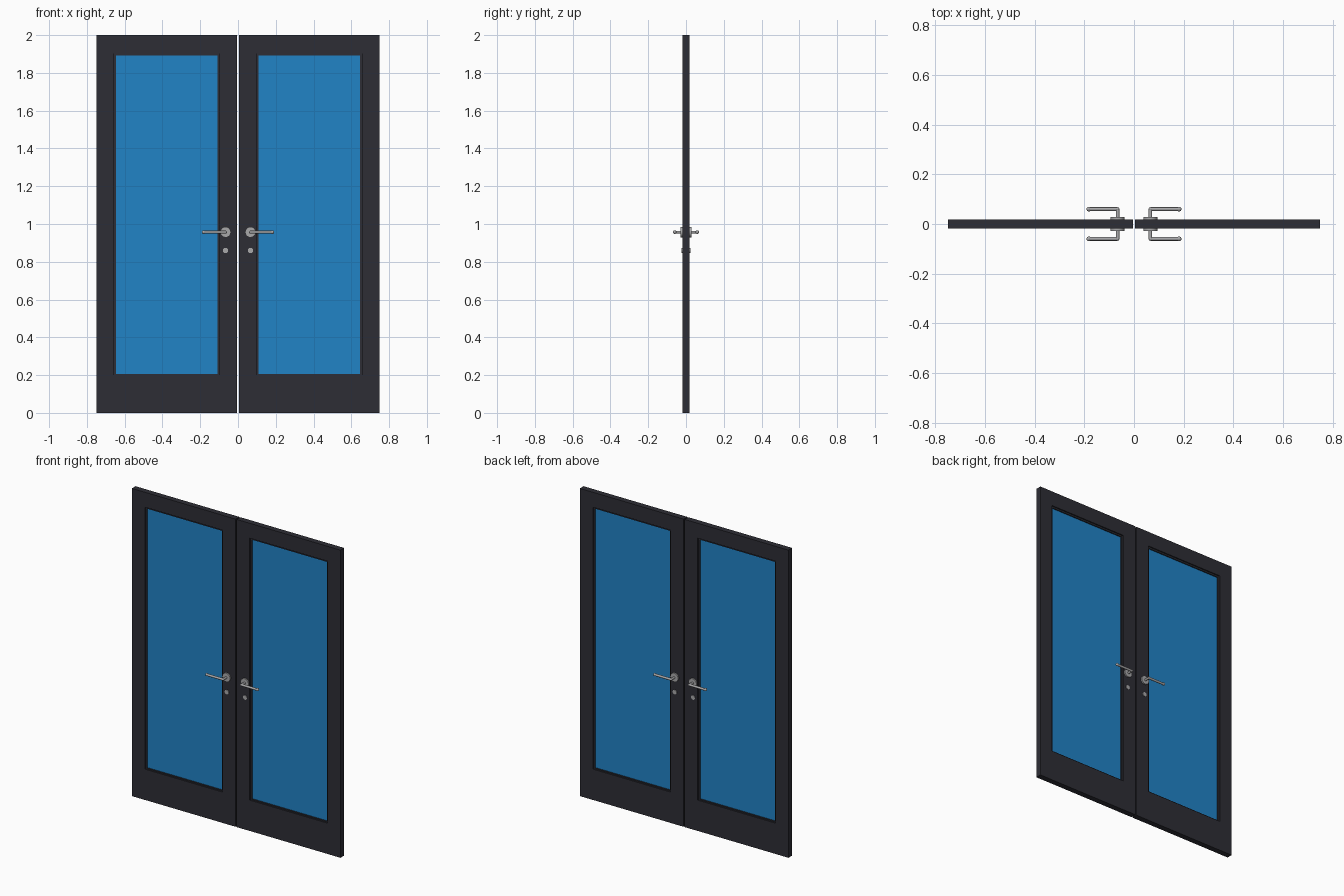
import bpy, math
from mathutils import Vector

if "Cube" in bpy.data.objects:
    bpy.data.objects.remove(bpy.data.objects["Cube"])


def material(name, rgb):
    m = bpy.data.materials.new(name)
    m.diffuse_color = (*rgb, 1.0)
    m.use_nodes = True
    m.node_tree.nodes["Principled BSDF"].inputs["Base Color"].default_value = m.diffuse_color
    return m


FRAME = material("dark frame", (0.027, 0.027, 0.036))
GLASS = material("blue glass", (0.015, 0.227, 0.565))
METAL = material("satin metal", (0.40, 0.40, 0.41))


def finish(name, mat, smooth=False):
    ob = bpy.context.object
    ob.name = name
    ob.data.materials.append(mat)
    if smooth:
        bpy.ops.object.shade_smooth_by_angle(angle=math.radians(40))
    return ob


def box(name, x0, x1, depth, z0, z1, mat):
    """Box centred on y = 0, given by its x and z limits."""
    bpy.ops.mesh.primitive_cube_add(size=1, location=((x0 + x1) / 2, 0, (z0 + z1) / 2))
    bpy.context.object.scale = (abs(x1 - x0), depth, z1 - z0)
    bpy.ops.object.transform_apply(location=False, rotation=False, scale=True)
    return finish(name, mat)


def rod(name, a, b, r, sides=24):
    """Round bar between two points."""
    a, b = Vector(a), Vector(b)
    bpy.ops.mesh.primitive_cylinder_add(vertices=sides, radius=r, depth=(b - a).length,
                                        location=(a + b) / 2)
    bpy.context.object.rotation_euler = (b - a).to_track_quat('Z', 'Y').to_euler()
    return finish(name, METAL, True)


def ball(name, p, r):
    bpy.ops.mesh.primitive_uv_sphere_add(segments=16, ring_count=10, radius=r, location=p)
    return finish(name, METAL, True)


DEPTH = 0.038
HX, HZ, KZ = 0.066, 0.957, 0.86   # handle x and z, lock z

for side, s in (("left", -1), ("right", 1)):
    # door leaf: stiles, rails, glazing beads and pane
    box(side + "_outer_stile", s * 0.657, s * 0.75, DEPTH, 0, 2, FRAME)
    box(side + "_inner_stile", s * 0.004, s * 0.097, DEPTH, 0, 2, FRAME)
    box(side + "_top_rail", s * 0.097, s * 0.657, DEPTH - 0.001, 1.903, 2, FRAME)
    box(side + "_bottom_rail", s * 0.097, s * 0.657, DEPTH - 0.001, 0, 0.2, FRAME)
    box(side + "_inner_bead", s * 0.097, s * 0.108, 0.022, 0.2, 1.903, FRAME)
    box(side + "_outer_bead", s * 0.647, s * 0.657, 0.022, 0.2, 1.903, FRAME)
    box(side + "_top_bead", s * 0.108, s * 0.647, 0.022, 1.893, 1.903, FRAME)
    box(side + "_bottom_bead", s * 0.108, s * 0.647, 0.022, 0.2, 0.207, FRAME)
    box(side + "_glass", s * 0.108, s * 0.647, 0.008, 0.207, 1.893, GLASS)

    # lever handle and lock on both faces
    for face, f in (("front", -1), ("back", 1)):
        n = f"{side}_{face}_"
        rod(n + "rosette", (s * HX, f * 0.018, HZ), (s * HX, f * 0.028, HZ), 0.028, 32)
        rod(n + "spindle", (s * HX, f * 0.028, HZ), (s * HX, f * 0.06, HZ), 0.007)
        ball(n + "elbow", (s * HX, f * 0.06, HZ), 0.0075)
        rod(n + "lever", (s * HX, f * 0.06, HZ), (s * 0.182, f * 0.06, HZ), 0.0075)
        ball(n + "lever_tip", (s * 0.182, f * 0.06, HZ), 0.0095)
        rod(n + "lock", (s * HX, f * 0.018, KZ), (s * HX, f * 0.023, KZ), 0.014)
